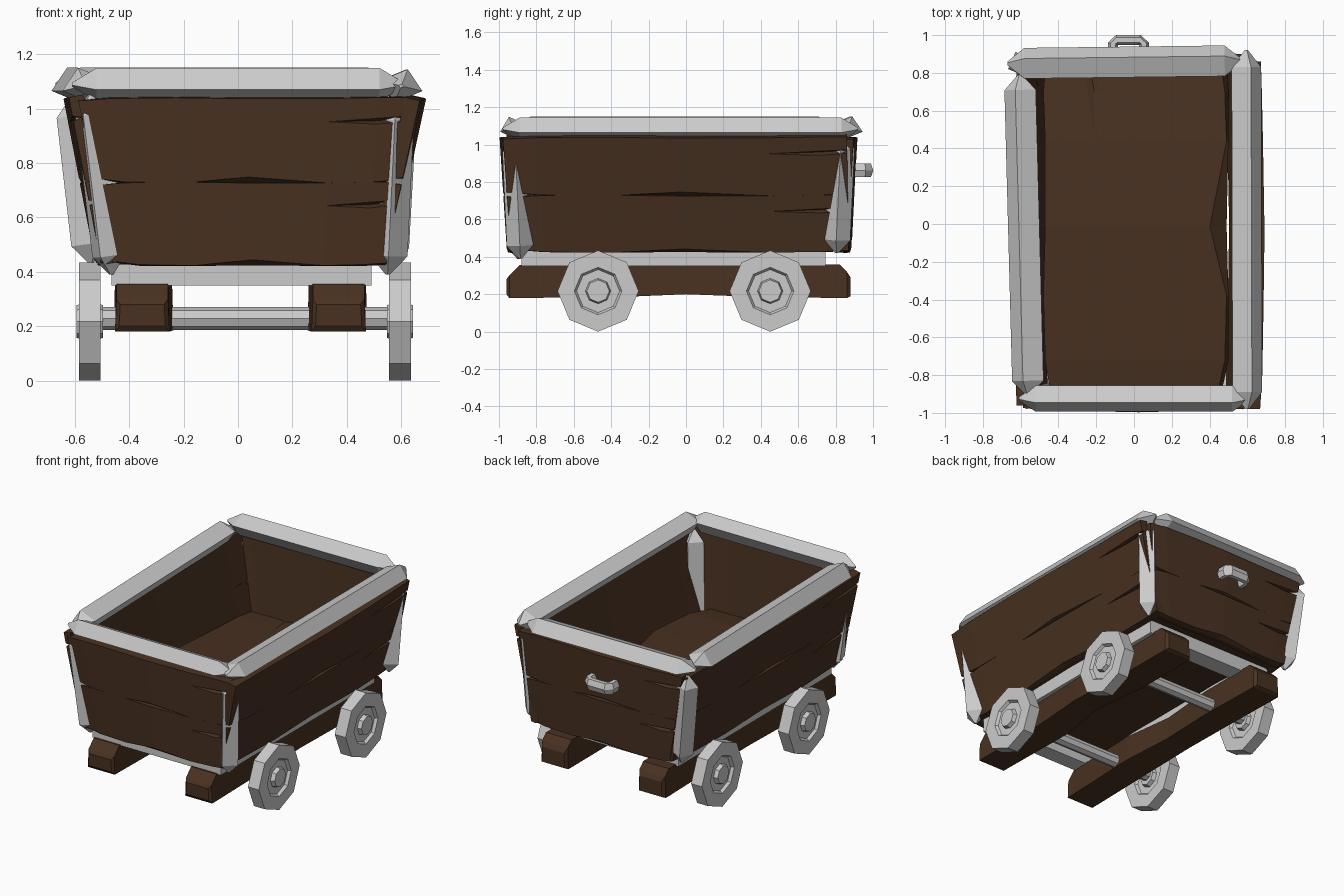
import bpy, bmesh
from math import pi, cos, sin
from mathutils import Vector as V

if "Cube" in bpy.data.objects:
    bpy.data.objects.remove(bpy.data.objects["Cube"])

wood = bpy.data.materials.new("dark_wood")
wood.diffuse_color = (0.066, 0.031, 0.015, 1)
wood.use_nodes = True
wood.node_tree.nodes["Principled BSDF"].inputs["Base Color"].default_value = wood.diffuse_color


def loft(name, rings, mat=None):
    """Skin a list of equal-length point rings and cap the ends."""
    bm = bmesh.new()
    vs = [[bm.verts.new(p) for p in r] for r in rings]
    n = len(rings[0])
    for a, b in zip(vs, vs[1:]):
        for i in range(n):
            j = (i + 1) % n
            bm.faces.new((a[i], a[j], b[j], b[i]))
    bm.faces.new(vs[0])
    bm.faces.new(vs[-1])
    bmesh.ops.remove_doubles(bm, verts=bm.verts, dist=1e-5)
    bmesh.ops.recalc_face_normals(bm, faces=bm.faces)
    me = bpy.data.meshes.new(name)
    bm.to_mesh(me)
    bm.free()
    ob = bpy.data.objects.new(name, me)
    bpy.context.collection.objects.link(ob)
    if mat:
        me.materials.append(mat)
    return ob


def pointed_bar(name, a, b, rh, rv, tip, roll):
    """Four-sided bar with pyramid-like ends."""
    a, b = V(a), V(b)
    t = (b - a).normalized()
    side = t.cross(V((0, 0, 1))).normalized()
    up = side.cross(t)
    rings = []
    for p, s in ((a, 0.12), (a + t * tip, 1), (b - t * tip, 1), (b, 0.12)):
        rings.append([p + s * (side * rh * cos(k * pi / 2 + roll) + up * rv * sin(k * pi / 2 + roll))
                      for k in range(4)])
    return loft(name, rings)


def box(name, lo, hi):
    x0, y0, z0 = lo
    x1, y1, z1 = hi
    return loft(name, [[(x0, y0, z), (x1, y0, z), (x1, y1, z), (x0, y1, z)] for z in (z0, z1)])


def plank(name, bl, br, tr, tl, thick, bulge=0.012, gouge=0.03, chamfer=.022, mid=.08):
    """Wavy board with a gouged split at its right end, seen from outside."""
    bl, br, tr, tl = map(V, (bl, br, tr, tl))
    nrm = (br - bl).cross(tl - bl).normalized()
    # columns: u, bottom v, lower chamfer v, split low, split high, top v, bulge
    cols = [(0.00, 0.04, 0.06, 0.60, 0.60, 0.96, -0.8),
            (0.10, 0.00, 0.02, 0.66, 0.66, 0.99, 0.0),
            (0.30, 0.00, 0.01, 0.70, 0.70, 1.00, 0.5),
            (0.51, 0.01, mid, 0.72, 0.72, 0.99, 1.0),
            (0.77, 0.00, 0.01, 0.72, 0.72, 0.99, 0.3),
            (0.92, 0.00, 0.02, 0.69, 0.76, 1.00, -0.3),
            (1.00, 0.01, 0.04, 0.72, 0.78, 1.00, -0.7)]
    rings = []
    for u, v0, v1, lo, hi, v5, d in cols:
        def at(v, depth):
            return bl.lerp(br, u).lerp(tl.lerp(tr, u), v) + nrm * (d * bulge - depth)
        deep = gouge if hi > lo else 0
        rings.append([at(v0, chamfer), at(v1, 0), at(lo, 0), at((lo + hi) / 2, deep), at(hi, 0),
                      at(v5, 0), at(v5, thick), at(v0, thick)])
    return loft(name, rings, wood)


# Box walls: outer corners seen from outside, two planks per wall
walls = {
    "front": ((-.46, -.945, .42), (.545, -.945, .42), (.615, -.985, 1.04), (-.59, -.985, 1.04)),
    "right": ((.545, -.935, .42), (.545, .87, .42), (.68, .86, 1.04), (.68, -.98, 1.04)),
    "back": ((.54, .87, .42), (-.48, .87, .42), (-.60, .905, 1.04), (.62, .905, 1.04)),
    "left": ((-.51, .86, .42), (-.51, -.935, .42), (-.63, -.96, 1.04), (-.63, .87, 1.04)),
}
for side, c in walls.items():
    bl, br, tr, tl = map(V, c)
    for label, lo, hi in (("lower", 0, .50), ("upper", .49, 1)):
        plank(f"{side}_{label}_plank", bl.lerp(tl, lo), br.lerp(tr, lo),
              br.lerp(tr, hi), bl.lerp(tl, hi), .055)

# Thick floor board
plank("floor_board", (.50, -.9, .565), (.50, .84, .565), (-.48, .84, .565), (-.48, -.9, .565),
      .11, .035, .01, .04, .10)

# Top rails, counter-clockwise
pointed_bar("front_rail", (-.61, -.925, 1.088), (.61, -.925, 1.088), .072, .064, .09, -.3)
pointed_bar("right_rail", (.6, -.98, 1.083), (.595, .92, 1.083), .082, .064, .09, -.3)
pointed_bar("back_rail", (.57, .865, 1.088), (-.67, .85, 1.088), .085, .065, .09, -.3)
pointed_bar("left_rail", (-.605, .79, 1.085), (-.56, -.91, 1.085), .087, .068, .08, -.3)

# Corner posts
for name, a, b in (("front_left_post", (-.465, -.895, .39), (-.545, -.92, 1.05)),
                   ("front_right_post", (.55, -.885, .39), (.58, -.915, 1.03)),
                   ("back_right_post", (.555, .805, .42), (.59, .835, 1.05)),
                   ("back_left_post", (-.54, .82, .43), (-.61, .85, 1.04))):
    pointed_bar(name, a, b, .07, .07, .07, pi / 4)

# Metal frame under the floor
for name, lo, hi in (("frame_front", (-.465, -.88, .35), (.49, -.77, .47)),
                     ("frame_back", (-.465, .625, .35), (.49, .745, .47)),
                     ("frame_left", (-.465, -.77, .35), (-.365, .625, .47)),
                     ("frame_right", (.39, -.77, .35), (.49, .625, .47))):
    box(name, lo, hi)

# Wooden chassis beams: y, bottom z, top z, sideways shift, half width
beam = [(-.96, .20, .28, .0, .085), (-.945, .18, .30, .0, .10), (-.89, .18, .355, .0, .10),
        (-.35, .185, .355, .01, .105), (0, .20, .35, -.015, .09), (.4, .185, .355, .005, .10),
        (.82, .18, .36, .0, .10), (.86, .18, .32, .0, .10), (.88, .19, .29, .0, .085)]
for name, cx, s in (("left_beam", -.352, 1), ("right_beam", .37, -1)):
    loft(name, [[(cx + s * dx - w, y, z0), (cx + s * dx + w, y, z0),
                 (cx + s * dx + w * .95, y, z1), (cx + s * dx - w * .95, y, z1)]
                for y, z0, z1, dx, w in beam], wood)


def lathe_x(name, cx, cy, cz, profile):
    """Eight-sided turned part around the x axis."""
    return loft(name, [[(cx + x, cy + r * sin(k * pi / 4), cz + r * cos(k * pi / 4)) for k in range(8)]
                       for r, x in profile])


# Wheels and axles
half = [(.217, .04), (.127, .04), (.115, .022), (.068, .022), (.06, .048), (.001, .048)]
profile = [(r, -x) for r, x in reversed(half)] + half
for row, y in (("front", -.47), ("back", .45)):
    for side, x in (("left", -.545), ("right", .595)):
        lathe_x(f"{row}_{side}_wheel", x, y, .217, profile)
    lathe_x(f"{row}_axle", .025, y, .228, [(.042, -.57), (.042, .57)])

# Back handle: flattened tube along a U path
path = [(-.112, .86), (-.112, .955), (-.09, .975), (.03, .975), (.052, .955), (.052, .86)]
rings = []
for i, p in enumerate(path):
    d = (V(path[min(i + 1, 5)]) - V(path[max(i - 1, 0)])).normalized()
    n = V((-d.y, d.x, 0))
    rings.append([V((p[0], p[1], .862)) + n * .027 * cos(k * pi / 3) + V((0, 0, .042 * sin(k * pi / 3)))
                  for k in range(6)])
loft("back_handle", rings)
